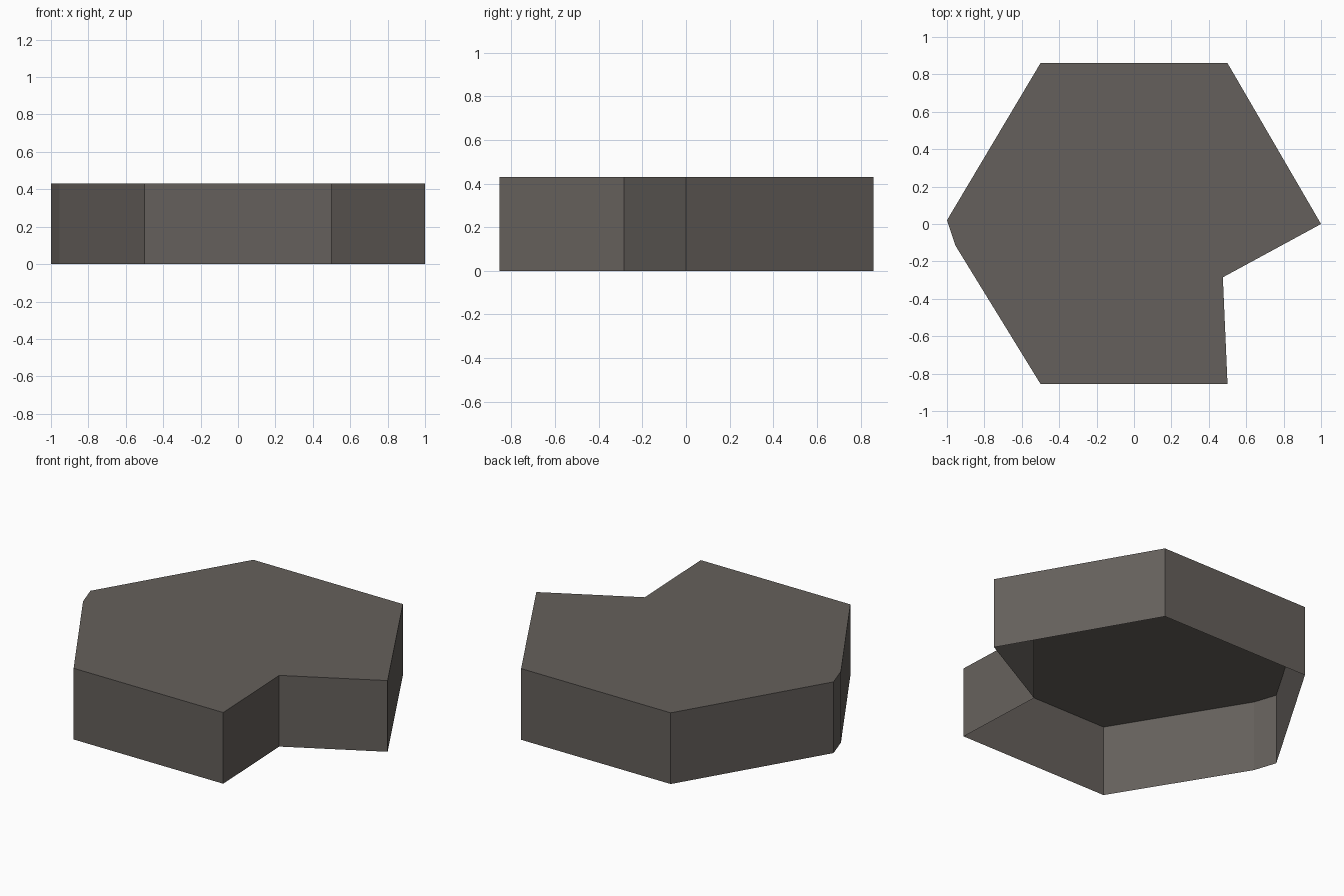
import bpy, bmesh

if "Cube" in bpy.data.objects:
    bpy.data.objects.remove(bpy.data.objects["Cube"])

# Flat grey-brown stone colour
mat = bpy.data.materials.new("grey brown")
mat.diffuse_color = (0.13, 0.117, 0.106, 1)
mat.use_nodes = True
mat.node_tree.nodes["Principled BSDF"].inputs["Base Color"].default_value = mat.diffuse_color

# Hexagon outline with a notch at the front right and a small clipped left corner
HEIGHT = 0.43
outline = [(1, 0), (0.5, 0.86), (-0.5, 0.86), (-1, 0.02), (-0.955, -0.115),
           (-0.5, -0.855), (0.5, -0.855), (0.475, -0.285)]

bm = bmesh.new()
low = [bm.verts.new((x, y, 0)) for x, y in outline]
high = [bm.verts.new((x, y, HEIGHT)) for x, y in outline]

# Roof cap; the underside stays open
bm.faces.new(high)

# Thin outer walls
n = len(outline)
for i in range(n):
    j = (i + 1) % n
    bm.faces.new((low[i], low[j], high[j], high[i]))

mesh = bpy.data.meshes.new("hexagonal_tile")
bm.to_mesh(mesh)
bm.free()
mesh.materials.append(mat)
tile = bpy.data.objects.new("hexagonal_tile", mesh)
bpy.context.collection.objects.link(tile)
